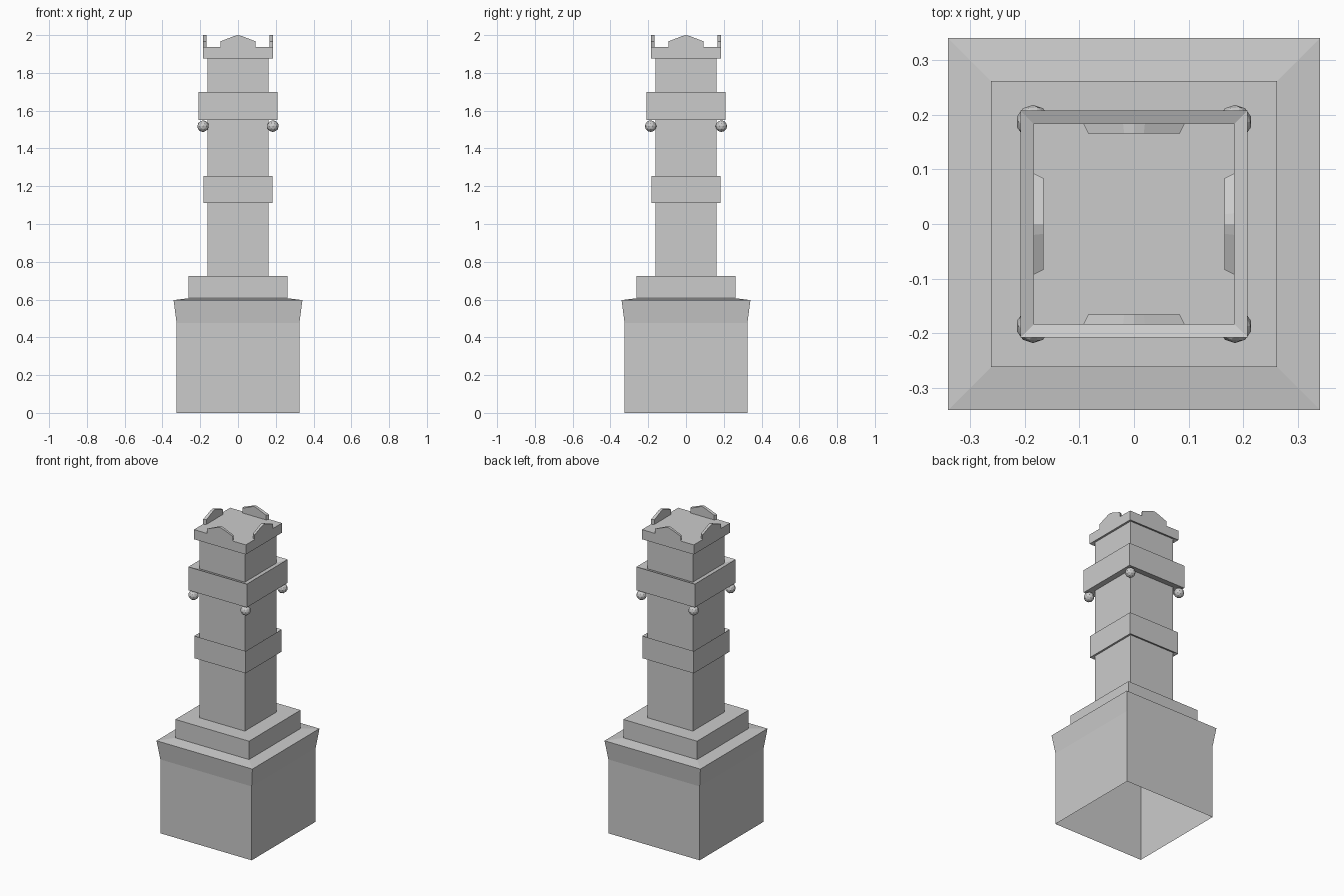
import bpy, bmesh
from math import pi
from mathutils import Matrix

if "Cube" in bpy.data.objects:
    bpy.data.objects.remove(bpy.data.objects["Cube"])


def finish(name, bm):
    bmesh.ops.recalc_face_normals(bm, faces=bm.faces)
    mesh = bpy.data.meshes.new(name)
    bm.to_mesh(mesh)
    bm.free()
    obj = bpy.data.objects.new(name, mesh)
    bpy.context.collection.objects.link(obj)
    return obj


def square_shell(name, profile, close_top=False):
    """Stack square rings given as (half width, height)."""
    bm = bmesh.new()
    rings = [[bm.verts.new((sx * h, sy * h, z))
              for sx, sy in ((-1, -1), (1, -1), (1, 1), (-1, 1))]
             for h, z in profile]
    for low, high in zip(rings, rings[1:]):
        for i in range(4):
            j = (i + 1) % 4
            bm.faces.new((low[i], low[j], high[j], high[i]))
    if close_top:
        bm.faces.new(rings[-1])
    return finish(name, bm)


SHAFT = 0.162


def band(half, bottom, top, dip=0.017):
    """Projecting band whose ledges slope in towards the shaft."""
    return [(SHAFT, bottom + 0.008), (half, bottom), (half, top), (SHAFT, top - dip)]


# Flared pedestal with a step, open underneath
square_shell("pedestal", [(0.325, 0), (0.325, 0.475), (0.341, 0.597),
                          (0.262, 0.607), (0.262, 0.725), (SHAFT, 0.725)])

# Shaft with two bands
square_shell("shaft", [(SHAFT, 0.725)] + band(0.183, 1.11, 1.253)
             + band(0.208, 1.55, 1.70) + [(SHAFT, 1.883)])

# Flat cap
square_shell("cap", [(SHAFT, 1.883), (0.184, 1.875), (0.184, 1.937)], close_top=True)

# Gabled crest in the middle of each cap edge
outline = [(-0.093, 1.937), (-0.093, 1.967), (-0.02, 1.995), (0, 2.0),
           (0.02, 1.995), (0.093, 1.967), (0.093, 1.937)]
for k, side in enumerate(("front", "right", "back", "left")):
    bm = bmesh.new()
    outer = [bm.verts.new((x, -0.184, z)) for x, z in outline]
    inner = [bm.verts.new((x * 0.9, -0.166, z)) for x, z in outline]
    bm.faces.new(outer)
    bm.faces.new(inner[::-1])
    for i in range(len(outline) - 1):
        bm.faces.new((outer[i], inner[i], inner[i + 1], outer[i + 1]))
    bm.transform(Matrix.Rotation(k * pi / 2, 4, 'Z'))
    finish(side + "_crest", bm)

# Small faceted balls hanging under the upper band's corners
for sx in (-1, 1):
    for sy in (-1, 1):
        bm = bmesh.new()
        bmesh.ops.create_icosphere(
            bm, subdivisions=2, radius=0.031,
            matrix=Matrix.Translation((sx * 0.185, sy * 0.187, 1.518)))
        finish(("front" if sy < 0 else "back") + ("_left" if sx < 0 else "_right") + "_ball", bm)
